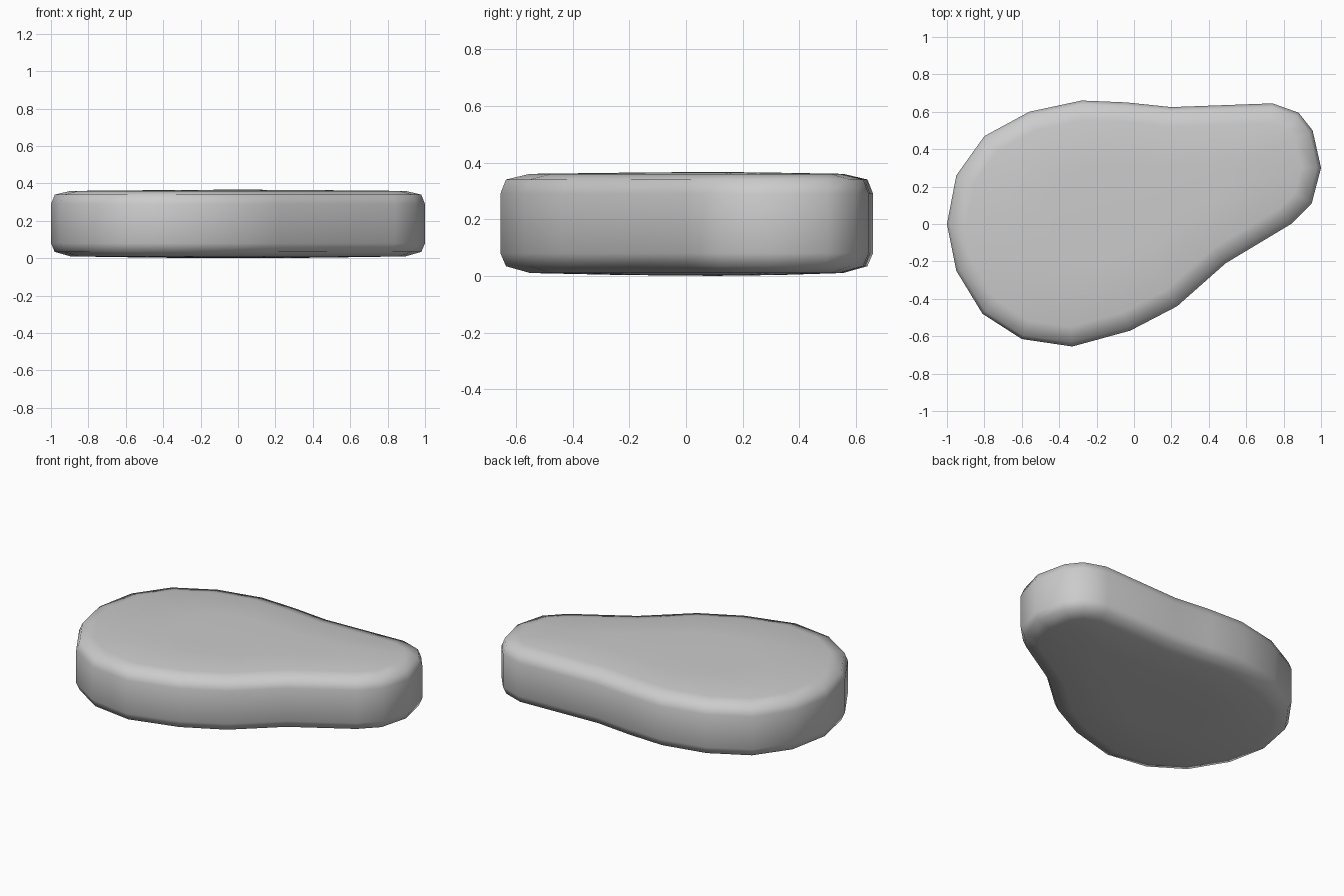
import bpy, bmesh
from mathutils import Vector

if "Cube" in bpy.data.objects:
    bpy.data.objects.remove(bpy.data.objects["Cube"])

# Pear-shaped outline seen from above, counter-clockwise
outline = [Vector(p) for p in [
    (1.0, 0.30), (0.955, 0.50), (0.88, 0.595), (0.74, 0.645), (0.20, 0.625),
    (-0.04, 0.65), (-0.28, 0.66), (-0.56, 0.60), (-0.80, 0.47), (-0.95, 0.26),
    (-1.0, 0.0), (-0.95, -0.25), (-0.81, -0.48), (-0.60, -0.615), (-0.33, -0.655),
    (-0.02, -0.57), (0.23, -0.44), (0.49, -0.21), (0.84, 0.0), (0.95, 0.11)]]
n = len(outline)

# Rounded side profile: (inset from outline, height)
profile = [(0.105, 0.010), (0.02, 0.034), (0.0, 0.08),
           (0.0, 0.29), (0.02, 0.34), (0.105, 0.360)]


def inset_ring(d):
    ring = []
    for i, p in enumerate(outline):
        a = (p - outline[i - 1]).normalized()
        b = (outline[(i + 1) % n] - p).normalized()
        inward = Vector((-a.y - b.y, a.x + b.x)).normalized()
        ring.append(p + inward * d)
    return ring


bm = bmesh.new()
rings = [[bm.verts.new((p.x, p.y, z)) for p in inset_ring(d)] for d, z in profile]

# Rounded side wall
for low, high in zip(rings, rings[1:]):
    for i in range(n):
        j = (i + 1) % n
        bm.faces.new((low[i], low[j], high[j], high[i]))

# Very slightly domed top and bottom
center = Vector((0.0, 0.1))
for edge, z_mid, z_tip in ((rings[0], 0.003, 0.0), (rings[-1], 0.364, 0.367)):
    mid = []
    for v in edge:
        q = center.lerp(v.co.xy, 0.5)
        mid.append(bm.verts.new((q.x, q.y, z_mid)))
    tip = bm.verts.new((center.x, center.y, z_tip))
    for i in range(n):
        j = (i + 1) % n
        bm.faces.new((edge[i], edge[j], mid[j], mid[i]))
        bm.faces.new((mid[i], mid[j], tip))

bmesh.ops.recalc_face_normals(bm, faces=bm.faces[:])
for f in bm.faces:
    f.smooth = True
mesh = bpy.data.meshes.new("flat_stone")
bm.to_mesh(mesh)
bm.free()
bpy.context.collection.objects.link(bpy.data.objects.new("flat_stone", mesh))
